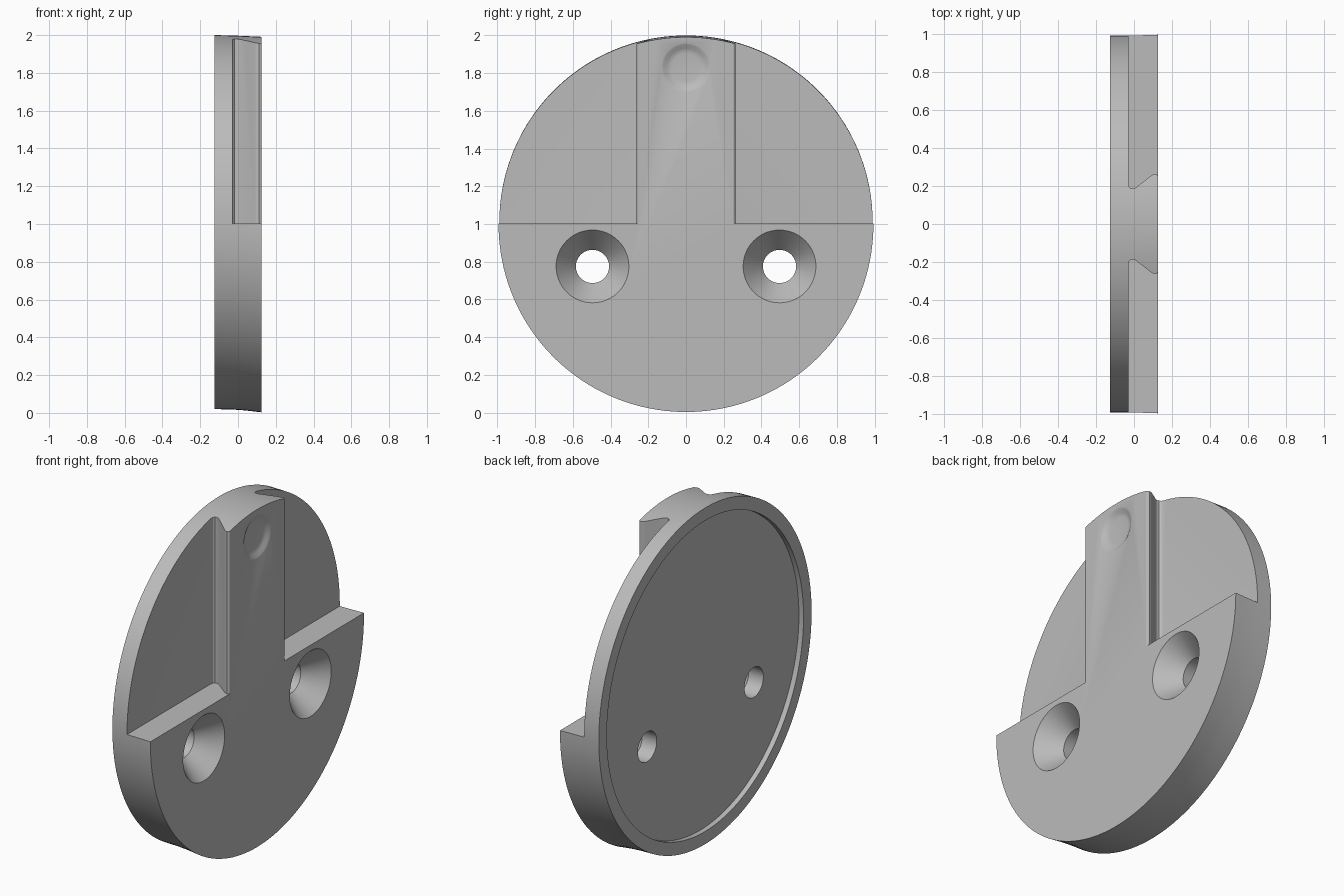
import bpy, bmesh
from math import sin, cos, pi

cube = bpy.data.objects.get("Cube")
if cube:
    bpy.data.objects.remove(cube)

GREY = (0.5, 0.5, 0.5, 1)
grey = bpy.data.materials.new("plain_grey")
grey.use_nodes = True
grey.diffuse_color = GREY
grey.node_tree.nodes["Principled BSDF"].inputs["Base Color"].default_value = GREY


def finish(bm, name):
    bmesh.ops.recalc_face_normals(bm, faces=bm.faces)
    mesh = bpy.data.meshes.new(name)
    bm.to_mesh(mesh)
    bm.free()
    mesh.materials.append(grey)
    obj = bpy.data.objects.new(name, mesh)
    bpy.context.collection.objects.link(obj)
    return obj


def lathe(name, stations, y=0, sides=64):
    """Capped solid of circles around the x direction: (x, radius, centre z)."""
    bm = bmesh.new()
    rings = []
    for x, r, z in stations:
        angles = [2 * pi * i / sides for i in range(sides)]
        rings.append([bm.verts.new((x, y + r * cos(a), z + r * sin(a))) for a in angles])
    for a, b in zip(rings, rings[1:]):
        for i in range(sides):
            j = (i + 1) % sides
            bm.faces.new((a[i], a[j], b[j], b[i]))
    bm.faces.new(rings[0])
    bm.faces.new(rings[-1])
    return finish(bm, name)


def prism(name, outline, z0, z1):
    """Extrude an (x, y) outline upward."""
    bm = bmesh.new()
    face = bm.faces.new([bm.verts.new((x, y, z0)) for x, y in outline])
    top = bmesh.ops.extrude_face_region(bm, geom=[face])["geom"]
    bmesh.ops.translate(bm, vec=(0, 0, z1 - z0),
                        verts=[v for v in top if isinstance(v, bmesh.types.BMVert)])
    return finish(bm, name)


def cut(target, cutter):
    cutter.hide_render = True
    mod = target.modifiers.new("cut", 'BOOLEAN')
    mod.operation = 'DIFFERENCE'
    mod.solver = 'EXACT'
    mod.object = cutter
    bpy.context.view_layer.objects.active = target
    bpy.ops.object.modifier_apply(modifier=mod.name)
    bpy.data.objects.remove(cutter)


# Round plate, its rim leaning slightly downward toward the face
plate = lathe("mounting_plate", [(-0.125, 0.99, 1.01), (-0.03, 0.99, 1.008),
                                 (0.04, 0.991, 1.004), (0.125, 0.994, 0.997)], sides=160)

# Shallow round recess in the back
cut(plate, lathe("recess_cutter", [(-0.2, 0.915, 1.01), (-0.095, 0.915, 1.01)], sides=128))

# Pockets that leave an undercut tongue with rounded edges
tongue_side = [(-0.03, 0.21), (-0.027, 0.196), (-0.018, 0.187), (-0.005, 0.185),
               (0.008, 0.19), (0.09, 0.254), (0.1, 0.26), (0.112, 0.262),
               (0.121, 0.258), (0.126, 0.25), (0.2, 0.25)]
for side in (-1, 1):
    outline = [(x, side * y) for x, y in tongue_side + [(0.2, 1.2), (-0.03, 1.2)]]
    cut(plate, prism("pocket_cutter", outline, 1.002, 2.3))

# Countersunk screw holes
for side in (-1, 1):
    cut(plate, lathe("screw_hole_cutter", [(-0.2, 0.088, 0.775), (0.0, 0.088, 0.775),
                                           (0.125, 0.193, 0.775), (0.2, 0.193, 0.775)],
                     y=side * 0.496))

# Soft round dimple near the top of the tongue
dimple = [(0.2, 0.13), (0.126, 0.13), (0.124, 0.125), (0.12, 0.116), (0.112, 0.102),
          (0.107, 0.09), (0.105, 0.075), (0.104, 0.01)]
cut(plate, lathe("dimple_cutter", [(x, r, 1.83) for x, r in dimple]))

bpy.ops.object.select_all(action='DESELECT')
plate.select_set(True)
bpy.context.view_layer.objects.active = plate
bpy.ops.object.shade_smooth_by_angle(angle=0.55)
